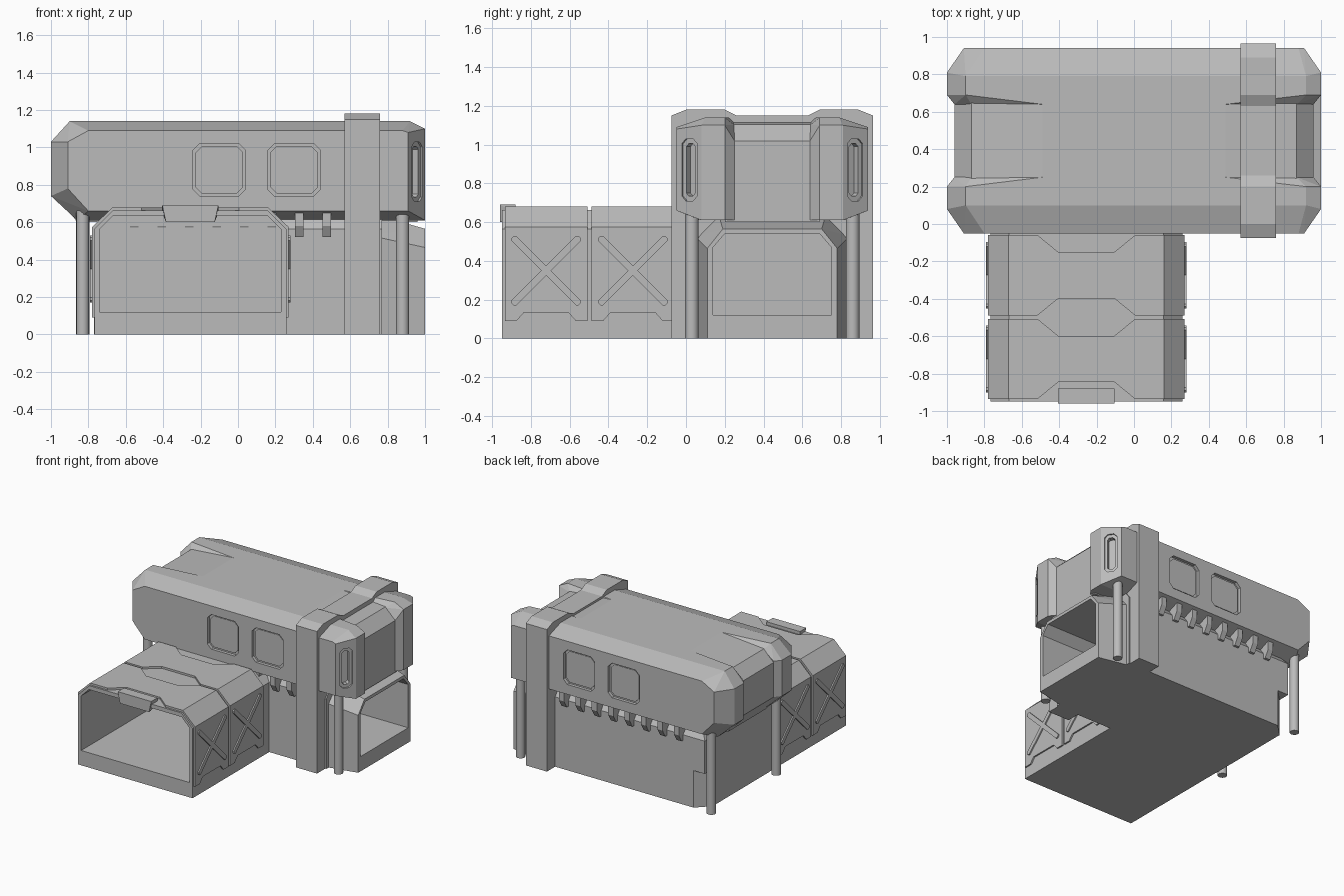
import bpy, bmesh, math
from mathutils import Vector

cube = bpy.data.objects.get("Cube")
if cube:
    bpy.data.objects.remove(cube, do_unlink=True)

grey = bpy.data.materials.new("plain grey")
grey.use_nodes = True
COLOUR = (0.5, 0.5, 0.5, 1)
grey.diffuse_color = COLOUR
grey.node_tree.nodes["Principled BSDF"].inputs["Base Color"].default_value = COLOUR

MID = 0.445  # centre line of the main building in y


def finish(name, bm):
    bmesh.ops.recalc_face_normals(bm, faces=bm.faces)
    mesh = bpy.data.meshes.new(name)
    bm.to_mesh(mesh)
    bm.free()
    mesh.materials.append(grey)
    ob = bpy.data.objects.new(name, mesh)
    bpy.context.collection.objects.link(ob)
    return ob


def hull(name, pts):
    """Convex faceted solid around a few corner points."""
    bm = bmesh.new()
    for p in pts:
        bm.verts.new(p)
    res = bmesh.ops.convex_hull(bm, input=bm.verts)
    loose = [v for v in bm.verts if not v.link_faces]
    bmesh.ops.delete(bm, geom=loose, context='VERTS')
    bmesh.ops.dissolve_limit(bm, angle_limit=0.01, verts=bm.verts, edges=bm.edges)
    return finish(name, bm)


def prism(name, poly, a, b, place):
    """Extrude a 2D outline from depth a to b; place maps (u, v, depth) to xyz."""
    bm = bmesh.new()
    rings = [[bm.verts.new(place(u, v, w)) for u, v in poly] for w in (a, b)]
    for ring in rings:
        bm.faces.new(ring)
    n = len(poly)
    for i in range(n):
        j = (i + 1) % n
        bm.faces.new((rings[0][i], rings[0][j], rings[1][j], rings[1][i]))
    return finish(name, bm)


def along_x(u, v, w):
    return (w, u, v)


def along_y(u, v, w):
    return (u, w, v)


def along_z(u, v, w):
    return (u, v, w)


def cut(cutter, *targets):
    for ob in targets:
        mod = ob.modifiers.new("cut", 'BOOLEAN')
        mod.object = cutter
        mod.operation = 'DIFFERENCE'
        mod.solver = 'EXACT'
        bpy.context.view_layer.objects.active = ob
        bpy.ops.object.modifier_apply(modifier=mod.name)
    bpy.data.objects.remove(cutter, do_unlink=True)


def octagon(cu, cv, hu, hv, c):
    return [(cu + a, cv + b) for a, b in (
        (-hu + c, -hv), (hu - c, -hv), (hu, -hv + c), (hu, hv - c),
        (hu - c, hv), (-hu + c, hv), (-hu, hv - c), (-hu, -hv + c))]


def arch(u0, u1, v0, v1, cu, cv):
    """Rectangle with its two top corners cut off."""
    return [(u0, v0), (u1, v0), (u1, v1 - cv), (u1 - cu, v1), (u0 + cu, v1), (u0, v1 - cv)]


# Upper block: recessed middle
half = [(0.49, 1.14), (0.87, 1.105), (0.96, 1.02)]
section = half + [(0.96, 0.6), (-0.86, 0.6), (-0.96, 0.74)] + [(-x, z) for x, z in reversed(half)]
prism("upper_middle", section, 0.2, 2 * MID - 0.2, along_y)

# Upper block: two long side pods
pod = [(-0.91, -0.05, 0.78), (-0.91, -0.05, 1.03), (-0.8, -0.05, 1.09), (-0.8, -0.05, 0.66),
       (0.88, -0.05, 1.09), (0.91, -0.05, 1.08), (0.91, -0.05, 0.66),
       (-0.9, 0.1, 1.14), (-0.9, 0.2, 1.14), (0.92, 0.1, 1.14), (0.92, 0.2, 1.14),
       (-0.86, 0.07, 0.61), (-0.86, 0.25, 0.61), (1, 0.08, 0.61), (1, 0.2, 0.61), (0.96, 0.25, 0.61),
       (-0.49, 0.25, 1.14), (0.49, 0.25, 1.14), (-0.87, 0.25, 1.1), (0.87, 0.25, 1.1)]
for y, x in ((0.08, 1), (0.2, 1), (0.25, 0.96)):
    pod += [(-x, y, 0.74), (-x, y, 1.03), (x, y, 1.1 if x == 1 else 1.02)]

for side, label in ((1, "front"), (-1, "back")):
    def flip(p, s=side):
        return (p[0], p[1] if s > 0 else 2 * MID - p[1], p[2])

    ob = hull(label + "_pod", [flip(p) for p in pod])
    # Recessed windows with a narrow groove around a pane
    for cx in (-0.1, 0.3):
        cut(prism("window_cutter", octagon(cx, 0.88, 0.14, 0.14, 0.035), -0.1, -0.025,
                  lambda u, v, w: flip((u, w, v))), ob)
        prism(label + "_window_pane", octagon(cx, 0.88, 0.126, 0.126, 0.032), -0.03, -0.034,
              lambda u, v, w: flip((u, w, v)))
    # Upright slots in the angled corner
    centre = Vector((0.957, 0.018, 0))
    run = Vector((0.09, 0.13, 0)).normalized()
    out = Vector((run.y, -run.x, 0))

    def corner(u, v, w):
        return flip(centre + run * u + out * w + Vector((0, 0, v)))

    cut(prism("slot_cutter", octagon(0, 0.87, 0.048, 0.16, 0.025), -0.012, 0.08, corner), ob)
    cut(prism("slot_cutter", octagon(0, 0.87, 0.028, 0.135, 0.015), -0.05, 0.08, corner), ob)

    # Brackets under the pod
    for i in range(8):
        x = 0.475 - i * 0.147
        prism(label + "_bracket", [(0.07, 0.52), (0.01, 0.52), (-0.025, 0.58), (-0.025, 0.66), (0.09, 0.66)],
              x - 0.023, x + 0.023, lambda u, v, w: flip((w, u, v)))

    # Support posts
    for x in (-0.83, 0.88):
        y = flip((x, 0.03, 0))[1]
        bpy.ops.mesh.primitive_cylinder_add(vertices=16, radius=0.035, depth=0.67, location=(x, y, 0.335))
        post = bpy.context.object
        post.name = label + "_post"
        post.data.materials.append(grey)
        bpy.ops.object.shade_smooth_by_angle()

# Lower body: cut corner at the foot, square above, sloping shoulder on top
WALL, BACK, LEFT, RIGHT = 0.03, 0.86, -0.77, 0.77
foot = prism("body_foot", [(LEFT, WALL), (RIGHT, WALL), (RIGHT, BACK), (LEFT + 0.1, BACK), (LEFT, BACK - 0.1)],
             0, 0.3, along_z)
body = hull("body", [(x, y, z) for z, d in ((0.3, 0), (0.565, 0), (0.66, 0.07))
                     for x in (LEFT + d, RIGHT) for y in (WALL + d, BACK - d)])

# Strap around the building
strap_half = [(-0.075, 0), (-0.075, 1.15), (0.0, 1.18), (0.2, 1.18), (0.26, 1.15)]
strap = prism("strap", strap_half + [(2 * MID - y, z) for y, z in reversed(strap_half)], 0.57, 0.76, along_x)

# Side doorway, tapering outwards
rings = ((0.7, arch(0.045, 0.845, 0, 0.65, 0.12, 0.12)), (1.0, arch(0.11, 0.78, 0, 0.565, 0.08, 0.1)))
door = hull("doorway", [(x, y, z) for x, ring in rings for y, z in ring])
cut(prism("door_cutter", arch(0.14, 0.75, 0.12, 0.54, 0.06, 0.07), 0.3, 1.1, along_x),
    door, strap, body, foot)

# Garage shell with a deep opening
shell = prism("garage", arch(-0.768, 0.258, 0, 0.664, 0.1, 0.1), -0.95, 0.06, along_y)
cut(prism("garage_cutter", arch(-0.74, 0.23, 0.12, 0.632, 0.07, 0.07), -1.1, -0.02, along_y), shell)

# Garage cladding: two bays, each with a top sheet, shoulders and crossed sides
GX = -0.255  # centre line of the garage in x
for y0, y1 in ((-0.935, -0.508), (-0.488, -0.06)):
    notch = [(-0.26, 0), (-0.15, 0.09), (0.15, 0.09), (0.26, 0)]
    top = [(GX - 0.415, y0)] + [(GX + x, y0 + d) for x, d in notch] + [(GX + 0.415, y0)]
    top += [(GX + 0.415, y1)] + [(GX - x, y1 - d) for x, d in notch] + [(GX - 0.415, y1)]
    prism("garage_top_sheet", top, 0.655, 0.68, along_z)
    ym = (y0 + y1) / 2
    for s, label in ((-1, "right"), (1, "left")):
        hull(label + "_shoulder_sheet", [(GX + s * dx, y, z) for y in (y0, y1) for dx, z in
             ((0.525, 0.575), (0.415, 0.68), (0.505, 0.565), (0.405, 0.655))])
        sheet = [(y0, 0.575), (y0, 0.09), (y0 + 0.06, 0.09), (y0 + 0.1, 0.135),
                 (y1 - 0.1, 0.135), (y1 - 0.06, 0.09), (y1, 0.09), (y1, 0.575)]
        prism(label + "_side_sheet", sheet, GX + s * 0.505, GX + s * 0.525, along_x)
        for t in (-1, 1):
            bar = [(ym + (a - t * b) * 0.7071, 0.35 + (t * a + b) * 0.7071)
                   for a, b in octagon(0, 0, 0.245, 0.018, 0.01)]
            prism(label + "_cross_bar", bar, GX + s * 0.52, GX + s * 0.535, along_x)

# Latch over the garage opening
latch = [(-0.88, 0.69), (-0.88, 0.65), (-0.94, 0.6), (-0.96, 0.6), (-0.96, 0.69)]
hull("garage_latch", [(GX + s * (0.15 if z > 0.61 else 0.13), y, z) for s in (-1, 1) for y, z in latch])
